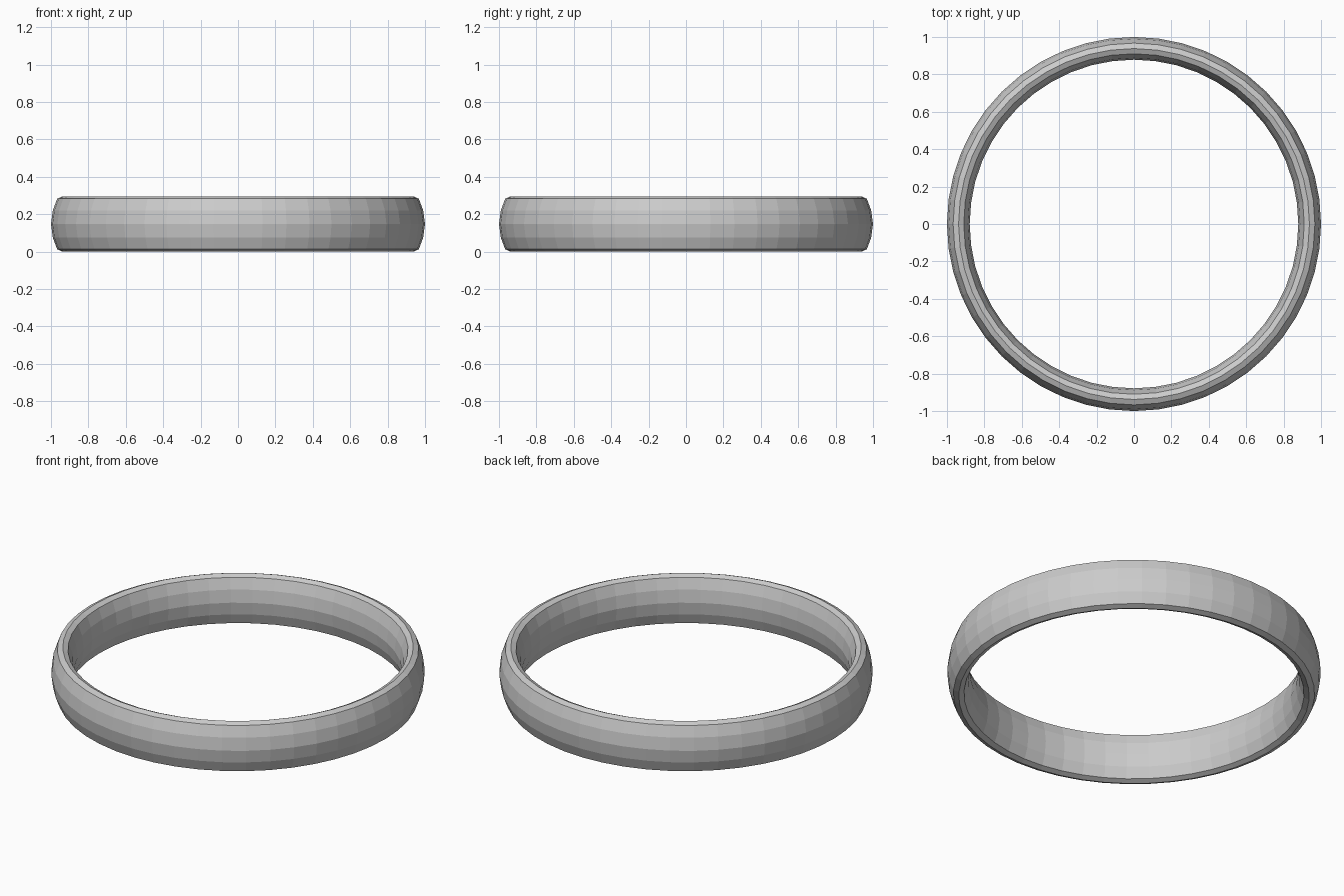
import bpy, bmesh, math

if "Cube" in bpy.data.objects:
    bpy.data.objects.remove(bpy.data.objects["Cube"])

SEGMENTS = 48
HEIGHT = 0.296
MID = HEIGHT / 2

# Upper outer quarter of the cross-section: (radius, height above the middle)
RIDGE = 0.938
quarter = [(1.0, 0.0), (0.99, 0.073), (0.967, 0.135)]

# Mirror into a closed, cushion-shaped section
def inner(r):
    return RIDGE - (r - RIDGE) * 0.96

profile = quarter + [(RIDGE, MID)]
profile += [(inner(r), z) for r, z in reversed(quarter)]
profile += [(inner(r), -z) for r, z in quarter[1:]]
profile += [(RIDGE, -MID)]
profile += [(r, -z) for r, z in reversed(quarter[1:])]

# Sweep the section around z
bm = bmesh.new()
rings = []
for i in range(SEGMENTS):
    a = 2 * math.pi * i / SEGMENTS
    rings.append([bm.verts.new((r * math.cos(a), r * math.sin(a), MID + z))
                  for r, z in profile])
n = len(profile)
for i in range(SEGMENTS):
    p, q = rings[i], rings[(i + 1) % SEGMENTS]
    for j in range(n):
        k = (j + 1) % n
        bm.faces.new((p[j], q[j], q[k], p[k]))
bmesh.ops.recalc_face_normals(bm, faces=bm.faces)

# Ring band, flat shaded
mesh = bpy.data.meshes.new("ring_band")
bm.to_mesh(mesh)
bm.free()
bpy.context.collection.objects.link(bpy.data.objects.new("ring_band", mesh))
